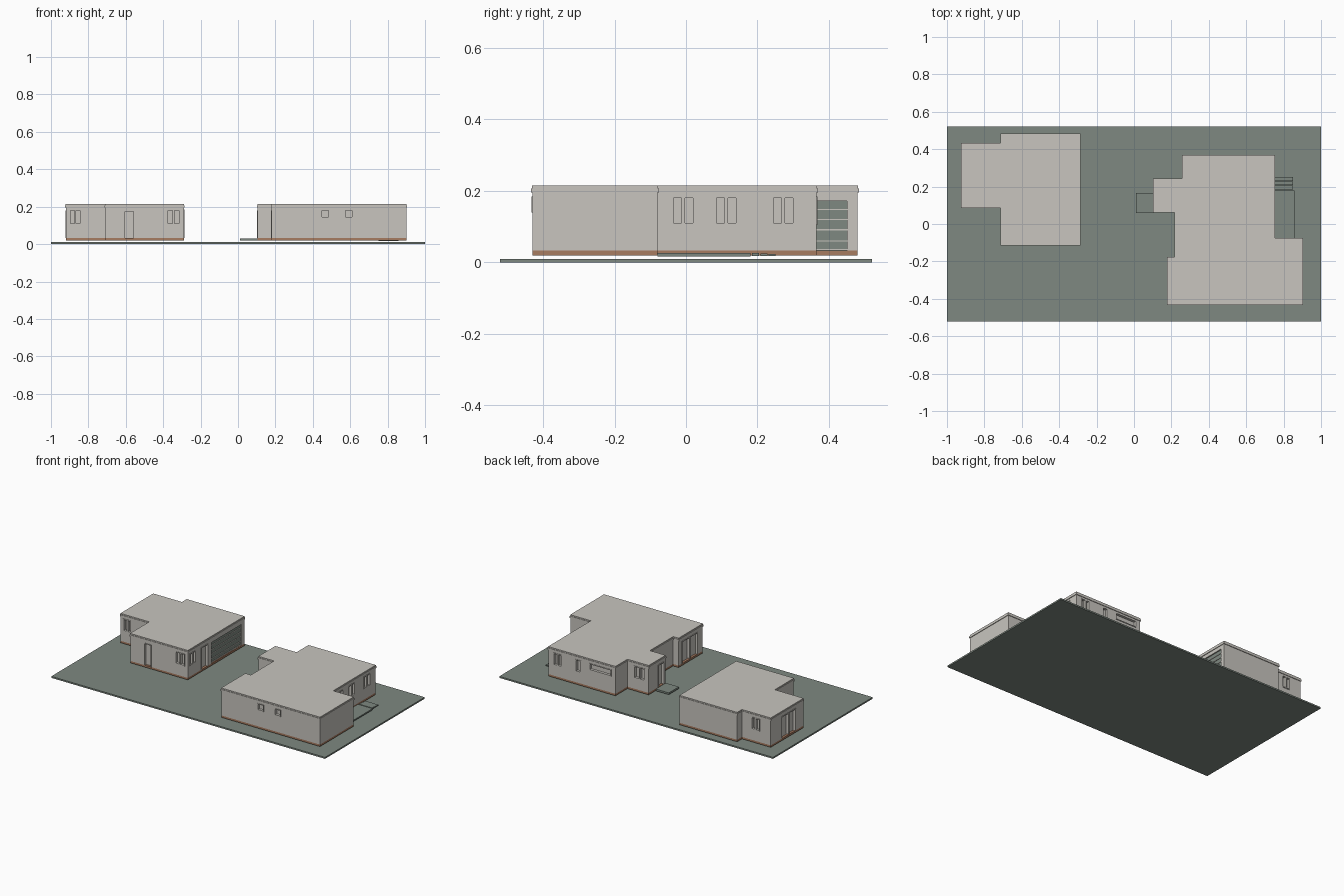
import bpy, bmesh
from mathutils import Vector

if "Cube" in bpy.data.objects:
    bpy.data.objects.remove(bpy.data.objects["Cube"])


def material(name, rgb):
    m = bpy.data.materials.new(name)
    m.use_nodes = True
    m.diffuse_color = (*rgb, 1)
    m.node_tree.nodes["Principled BSDF"].inputs["Base Color"].default_value = (*rgb, 1)
    return m


PLASTER = material("pale plaster", (0.58, 0.56, 0.52))
GREEN = material("grey green", (0.21, 0.25, 0.22))
BROWN = material("brown floor", (0.39, 0.20, 0.12))


def finish(name, bm, mat):
    bmesh.ops.recalc_face_normals(bm, faces=bm.faces)
    mesh = bpy.data.meshes.new(name)
    bm.to_mesh(mesh)
    bm.free()
    ob = bpy.data.objects.new(name, mesh)
    bpy.context.collection.objects.link(ob)
    mesh.materials.append(mat)
    return ob


def add_box(bm, lo, hi):
    verts = bmesh.ops.create_cube(bm, size=1)["verts"]
    lo, hi = Vector(lo), Vector(hi)
    for v in verts:
        v.co = (lo + hi) / 2 + v.co * (hi - lo)


def boxes(name, spans, mat):
    bm = bmesh.new()
    for lo, hi in spans:
        add_box(bm, lo, hi)
    return finish(name, bm, mat)


def outline_offset(points, d):
    """Push a counter-clockwise right-angled outline outward by d."""
    out = []
    for i, p in enumerate(points):
        p = Vector(p)
        a = (p - Vector(points[i - 1])).normalized()
        b = (Vector(points[(i + 1) % len(points)]) - p).normalized()
        out.append(p + d * (Vector((a.y, -a.x)) + Vector((b.y, -b.x))))
    return out


def prism(name, points, z0, z1, mat, grow=0.0):
    bm = bmesh.new()
    face = bm.faces.new([bm.verts.new((p.x, p.y, z0)) for p in outline_offset(points, grow)])
    top = bmesh.ops.extrude_face_region(bm, geom=[face])["geom"]
    for v in top:
        if isinstance(v, bmesh.types.BMVert):
            v.co.z = z1
    return finish(name, bm, mat)


def wall_span(side, plane, a, b, z0, z1, inner, outer):
    """Box on a wall facing side, from depth inner to height outer."""
    sign = 1 if side in "EN" else -1
    n0, n1 = sorted((plane - sign * inner, plane + sign * outer))
    if side in "EW":
        return (n0, a, z0), (n1, b, z1)
    return (a, n0, z0), (b, n1, z1)


def frame_spans(side, plane, a, b, z0, z1, panes):
    t, deep, out = 0.005, 0.014, 0.003
    spans = [(a, a + t, z0, z1), (b - t, b, z0, z1), (a + t, b - t, z1 - t, z1)]
    if z0 > 0.04:
        spans.append((a + t, b - t, z0, z0 + t))
    for i in range(1, panes):
        c = a + (b - a) * i / panes
        spans.append((c - t, c + t, z0 + t, z1 - t))
    return [wall_span(side, plane, *s, deep, out) for s in spans]


FLOOR, EAVES, TOP = 0.033, 0.195, 0.215


def house(name, outline, openings):
    prism(name + "_floor", outline, 0.02, FLOOR, BROWN)
    walls = prism(name + "_walls", outline, FLOOR, EAVES, PLASTER)
    prism(name + "_fascia", outline, EAVES, 0.207, PLASTER, 0.004)
    prism(name + "_roof", outline, 0.207, TOP, PLASTER, 0.001)
    # Recess every opening into the walls
    cutter = boxes("cutter", [wall_span(*o[:6], 0.015, 0.02) for o in openings], PLASTER)
    cutter.hide_render = True
    mod = walls.modifiers.new("openings", "BOOLEAN")
    mod.operation, mod.solver, mod.object = "DIFFERENCE", "EXACT", cutter
    graph = bpy.context.evaluated_depsgraph_get()
    walls.data = bpy.data.meshes.new_from_object(walls.evaluated_get(graph))
    walls.modifiers.clear()
    bpy.data.objects.remove(cutter)
    # Window and door frames
    spans = []
    for o in openings:
        if o[6]:
            spans += frame_spans(*o)
    boxes(name + "_frames", spans, PLASTER)


# Ground slab
boxes("ground", [((-1, -0.52, 0), (1, 0.52, 0.01))], GREEN)

LOW, HIGH, HEAD = 0.105, 0.14, 0.185

# Garage house: side, wall plane, start, end, bottom, top, panes
garage = ("E", -0.29, 0.14, 0.45, FLOOR, 0.172, 0)
house("garage_house",
      [(-0.92, 0.09), (-0.71, 0.09), (-0.71, -0.11), (-0.29, -0.11),
       (-0.29, 0.48), (-0.71, 0.48), (-0.71, 0.43), (-0.92, 0.43)],
      [garage,
       ("E", -0.29, 0.03, 0.10, FLOOR, 0.18, 1),
       ("E", -0.29, -0.09, -0.03, LOW, HEAD, 2),
       ("S", -0.11, -0.38, -0.31, LOW, HEAD, 2),
       ("S", -0.11, -0.61, -0.555, FLOOR, 0.18, 1),
       ("S", 0.09, -0.90, -0.84, LOW, HEAD, 2),
       ("W", -0.92, 0.17, 0.32, FLOOR, 0.18, 2),
       ("N", 0.43, -0.84, -0.78, LOW, HEAD, 2)])

# Garage door panel with pale rails
boxes("garage_door", [wall_span("E", -0.29, 0.14, 0.45, FLOOR, 0.172, 0.015, -0.008)], GREEN)
boxes("garage_door_rails",
      [wall_span("E", -0.29, 0.14, 0.45, z, z + 0.003, 0.01, -0.004)
       for z in (0.035, 0.058, 0.09, 0.118, 0.147)], PLASTER)

# Main house
house("main_house",
      [(0.18, -0.43), (0.90, -0.43), (0.90, -0.08), (0.75, -0.08), (0.75, 0.365), (0.26, 0.365),
       (0.26, 0.24), (0.105, 0.24), (0.105, 0.065), (0.22, 0.065), (0.22, -0.18), (0.18, -0.18)],
      [("S", -0.43, 0.445, 0.49, HIGH, HEAD, 1),
       ("S", -0.43, 0.57, 0.615, HIGH, HEAD, 1),
       ("E", 0.75, -0.04, 0.025, LOW, HEAD, 2),
       ("E", 0.75, 0.08, 0.145, LOW, HEAD, 2),
       ("E", 0.75, 0.24, 0.305, LOW, HEAD, 2),
       ("N", 0.365, 0.65, 0.71, LOW, HEAD, 2),
       ("N", 0.365, 0.51, 0.55, LOW, HEAD, 1),
       ("N", 0.365, 0.29, 0.45, HIGH, HEAD, 1),
       ("N", 0.24, 0.13, 0.21, LOW, HEAD, 2),
       ("W", 0.105, 0.08, 0.14, FLOOR, 0.18, 1),
       ("W", 0.18, -0.38, -0.21, FLOOR, 0.18, 2)])

# Entrance porch, patio and slatted steps
boxes("porch", [((0.01, 0.06, 0.018), (0.105, 0.165, 0.03))], GREEN)
boxes("patio", [((0.75, -0.08, 0.017), (0.857, 0.18, 0.026))], GREEN)
boxes("patio_steps",
      [((0.755, 0.185 + i * 0.023, 0.018), (0.85, 0.205 + i * 0.023, 0.027 - i * 0.002))
       for i in range(3)], GREEN)
